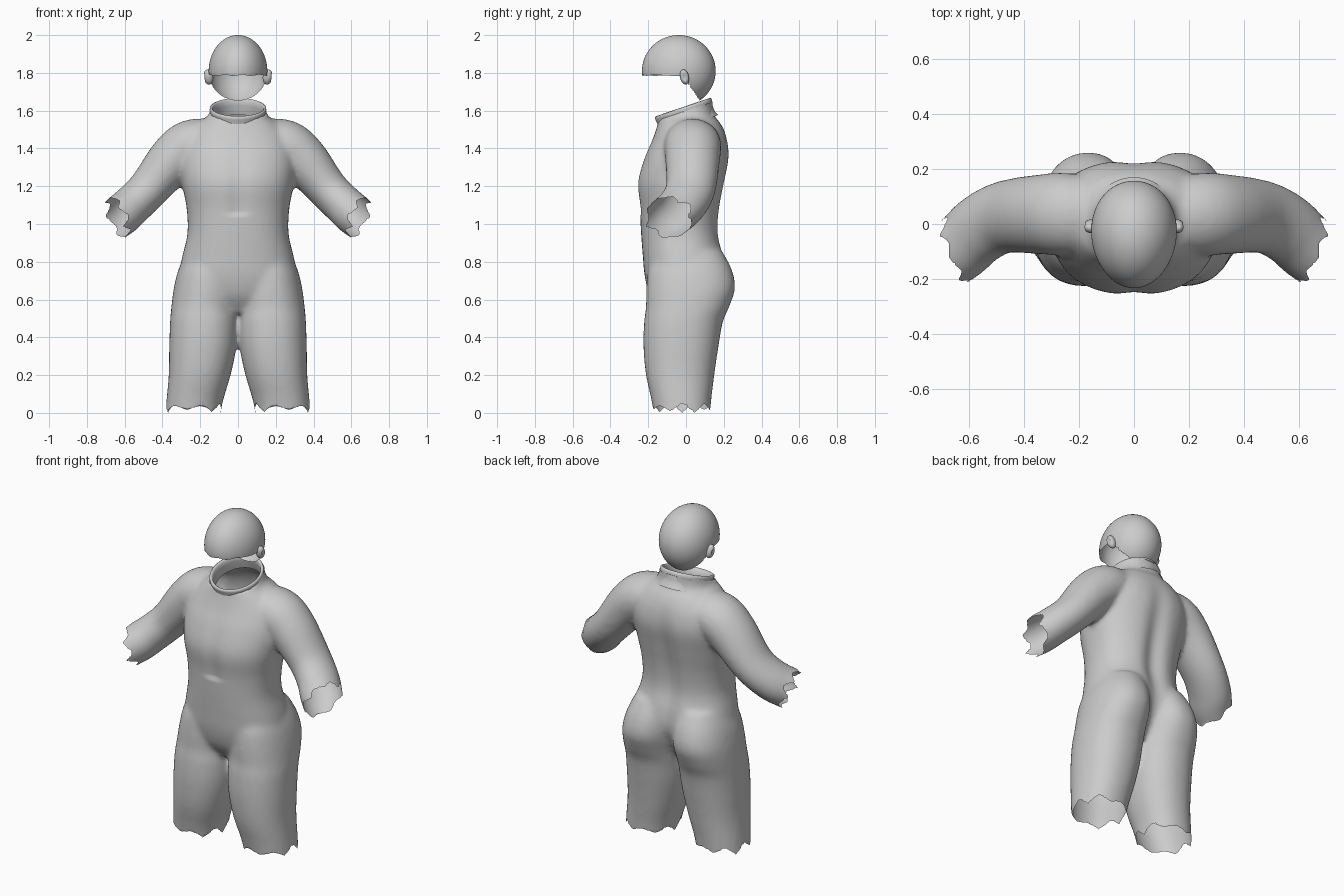
import bpy, bmesh, math
from mathutils import Vector

if "Cube" in bpy.data.objects:
    bpy.data.objects.remove(bpy.data.objects["Cube"], do_unlink=True)

GREY = (0.6, 0.6, 0.6, 1)
mat = bpy.data.materials.new("plain grey")
mat.use_nodes = True
mat.diffuse_color = GREY
mat.node_tree.nodes["Principled BSDF"].inputs["Base Color"].default_value = GREY


def finish(bm, name):
    mesh = bpy.data.meshes.new(name)
    bm.to_mesh(mesh)
    bm.free()
    obj = bpy.data.objects.new(name, mesh)
    bpy.context.collection.objects.link(obj)
    mesh.materials.clear()
    mesh.materials.append(mat)
    for p in mesh.polygons:
        p.material_index = 0
        p.use_smooth = True
    return obj


def spline(rows, steps=6):
    """Catmull-Rom interpolation of rows of numbers."""
    rows = [Vector(r) for r in rows]
    pts = [rows[0]] + rows + [rows[-1]]
    out = []
    for a, b, c, d in zip(pts, pts[1:], pts[2:], pts[3:]):
        for i in range(steps):
            t = i / steps
            out.append(b + (c - a) * (t / 2) + (2 * a - 5 * b + 4 * c - d) * (t * t / 2)
                       + (3 * b - a - 3 * c + d) * (t ** 3 / 2))
    return out + [rows[-1]]


def loft(bm, rings, power=2.0, sides=40):
    """Closed tube through rings of (centre, half axis u, half axis v)."""
    loops = []
    for c, u, v in rings:
        loop = []
        for i in range(sides):
            a = math.tau * i / sides
            p, q = math.cos(a), math.sin(a)
            p = math.copysign(abs(p) ** (2 / power), p)
            q = math.copysign(abs(q) ** (2 / power), q)
            loop.append(bm.verts.new(c + u * p + v * q))
        loops.append(loop)
    faces = [bm.faces.new(loops[0][::-1]), bm.faces.new(loops[-1])]
    for low, high in zip(loops, loops[1:]):
        for i in range(sides):
            j = (i + 1) % sides
            faces.append(bm.faces.new((low[i], low[j], high[j], high[i])))
    bmesh.ops.recalc_face_normals(bm, faces=faces)


def flat_rings(rows, side=1):
    """Level rings from rows of (z, centre x, half width, front y, back y)."""
    return [(Vector((side * x, (f + b) / 2, z)), Vector((w, 0, 0)), Vector((0, (b - f) / 2, 0)))
            for z, x, w, f, b in spline(rows)]


def trim(bm, field, band):
    """Remove where field > 0, pulling the rim onto the exact cut line."""
    bmesh.ops.delete(bm, geom=[v for v in bm.verts if field(v.co) > band], context='VERTS')
    e = 0.001
    for v in bm.verts:
        f = field(v.co)
        if f > 0:
            g = Vector([(field(v.co + d) - f) / e for d in
                        (Vector((e, 0, 0)), Vector((0, e, 0)), Vector((0, 0, e)))])
            if g.length > 0.3:
                v.co -= g * min(f / g.length_squared, band * 1.5)


def torn(angle, teeth):
    """Irregular zigzag between -1 and 1."""
    t = angle / math.tau
    saw = abs((t * teeth) % 1 * 2 - 1) * 2 - 1
    return saw * (0.65 + 0.35 * math.sin(angle * 2 + 1))


# Suit volumes: torso, legs, arms
bm = bmesh.new()
loft(bm, flat_rings([
    (.53, 0, .16, -.13, .10), (.62, 0, .28, -.19, .16), (.72, 0, .312, -.218, .205),
    (.82, 0, .297, -.228, .205), (.95, 0, .268, -.238, .178), (1.08, 0, .272, -.245, .185),
    (1.22, 0, .297, -.258, .21), (1.35, 0, .31, -.222, .232), (1.45, 0, .285, -.178, .22),
    (1.53, 0, .22, -.15, .185), (1.59, 0, .15, -.142, .145), (1.75, 0, .137, -.145, .135)]), 2.3)
for s in (1, -1):
    loft(bm, flat_rings([
        (-.09, .24, .147, -.165, .125), (.03, .235, .147, -.175, .13), (.2, .203, .164, -.212, .15),
        (.35, .186, .178, -.225, .172), (.48, .18, .18, -.222, .195), (.56, .178, .175, -.212, .228),
        (.66, .168, .172, -.21, .26), (.76, .155, .16, -.2, .242), (.86, .14, .13, -.16, .19)], s), 2.2)
    # path x, y, z, radius front to back, radius across
    path = spline([(.1, .03, 1.44, .13, .11), (.24, .035, 1.42, .15, .135),
                   (.34, .035, 1.345, .145, .132), (.47, .025, 1.19, .132, .11),
                   (.56, -.02, 1.10, .128, .108), (.63, -.085, 1.04, .122, .112),
                   (.75, -.17, .97, .12, .11)])
    rings = []
    for i, r in enumerate(path):
        a, b = path[max(i - 1, 0)], path[min(i + 1, len(path) - 1)]
        t = Vector((b - a)[:3]).normalized()
        u = Vector((0, 1, 0))
        u = (u - t * u.dot(t)).normalized()
        v = t.cross(u)
        c = Vector(r[:3])
        for w in (t, u, v, c):
            w.x *= s
        rings.append((c, u * r[3], v * r[4]))
    loft(bm, rings)

# Fuse the volumes into one smooth skin
raw = finish(bm, "suit_volumes")
m = raw.modifiers.new("fuse", 'REMESH')
m.mode, m.voxel_size = 'VOXEL', .014
m = raw.modifiers.new("soften", 'SMOOTH')
m.factor, m.iterations = .5, 10
graph = bpy.context.evaluated_depsgraph_get()
skin = bpy.data.meshes.new_from_object(raw.evaluated_get(graph))
bpy.data.objects.remove(raw, do_unlink=True)
bm = bmesh.new()
bm.from_mesh(skin)
bpy.data.meshes.remove(skin)

# Spine groove, seat crease and breastbone dip
for v in bm.verts:
    x, y, z = v.co
    if .5 < z < 1.5:
        fade = math.sin(math.pi * (z - .5))
        if y > .08:
            v.co.y -= .03 * fade * math.exp(-(x / .06) ** 2)
        elif y < -.1 and z > 1.05:
            v.co.y += .012 * math.exp(-(x / .05) ** 2) * fade

# Torn leg, sleeve and neck openings
CUFF = Vector((.635, -.1, 1.04))
OUT = Vector((.9, -.33, -.33)).normalized()


def leg_cut(p):
    if p.z > .3:
        return -1
    return .034 + .026 * torn(math.atan2(p.y + .02, abs(p.x) - .235), 7) - p.z


def sleeve_cut(p):
    q = Vector((abs(p.x), p.y, p.z)) - CUFF
    if q.length > .3 or abs(p.x) < .4:
        return -1
    return q.dot(OUT) - .03 * torn(math.atan2(q.z, q.y), 7)


def neck_cut(p):
    return p.z - (1.6 + .34 * p.y)


for cut in (leg_cut, sleeve_cut, neck_cut):
    trim(bm, cut, .014)
low = min(v.co.z for v in bm.verts)
for v in bm.verts:
    if v.co.z < .1:
        v.co.z -= low * (1 - v.co.z / .1)
finish(bm, "suit")

# Rolled collar, tilted toward the front: rows of (radius, height)
bm = bmesh.new()
PROFILE = [(.158, -.06), (.147, -.035), (.145, -.01), (.15, .02), (.149, .032),
           (.141, .036), (.133, .028), (.13, 0), (.132, -.05)]
N = 64
loops = []
for r, h in PROFILE:
    loops.append([])
    for i in range(N):
        a = math.tau * i / N
        y = r * math.sin(a) - .006
        loops[-1].append(bm.verts.new((r * math.cos(a), y - h * .3, 1.585 + h + .34 * y)))
for a, b in zip(loops, loops[1:]):
    for i in range(N):
        j = (i + 1) % N
        bm.faces.new((a[i], a[j], b[j], b[i]))
bmesh.ops.recalc_face_normals(bm, faces=bm.faces)
finish(bm, "collar")

# Head shell: open face, back running down to the nape
bm = bmesh.new()
bmesh.ops.create_uvsphere(bm, u_segments=72, v_segments=48, radius=1)
for v in bm.verts:
    x, y, z = v.co
    v.co = (x * .155 * (1 + .06 * y), y * .195 - .038, z * .19 + 1.81)


def face_cut(p):
    brow = 1.787 + .004 * math.sin(p.x * 70) - p.z
    nape = -.02 + (1.785 - p.z) * .7 - p.y
    return min(brow, nape)


trim(bm, face_cut, .012)
finish(bm, "head_shell")

# Ears
for s, name in ((1, "left_ear"), (-1, "right_ear")):
    bm = bmesh.new()
    bmesh.ops.create_uvsphere(bm, u_segments=20, v_segments=14, radius=1)
    for v in bm.verts:
        x, y, z = v.co
        dip = .012 * max(0, 1 - (y * y + z * z) * 3) if x > 0 else 0
        v.co = (s * (.157 + x * .026 - dip + z * .004), -.008 + y * .024 - z * .006,
                1.778 + z * .04)
    if s < 0:
        bmesh.ops.reverse_faces(bm, faces=bm.faces)
    finish(bm, name)
